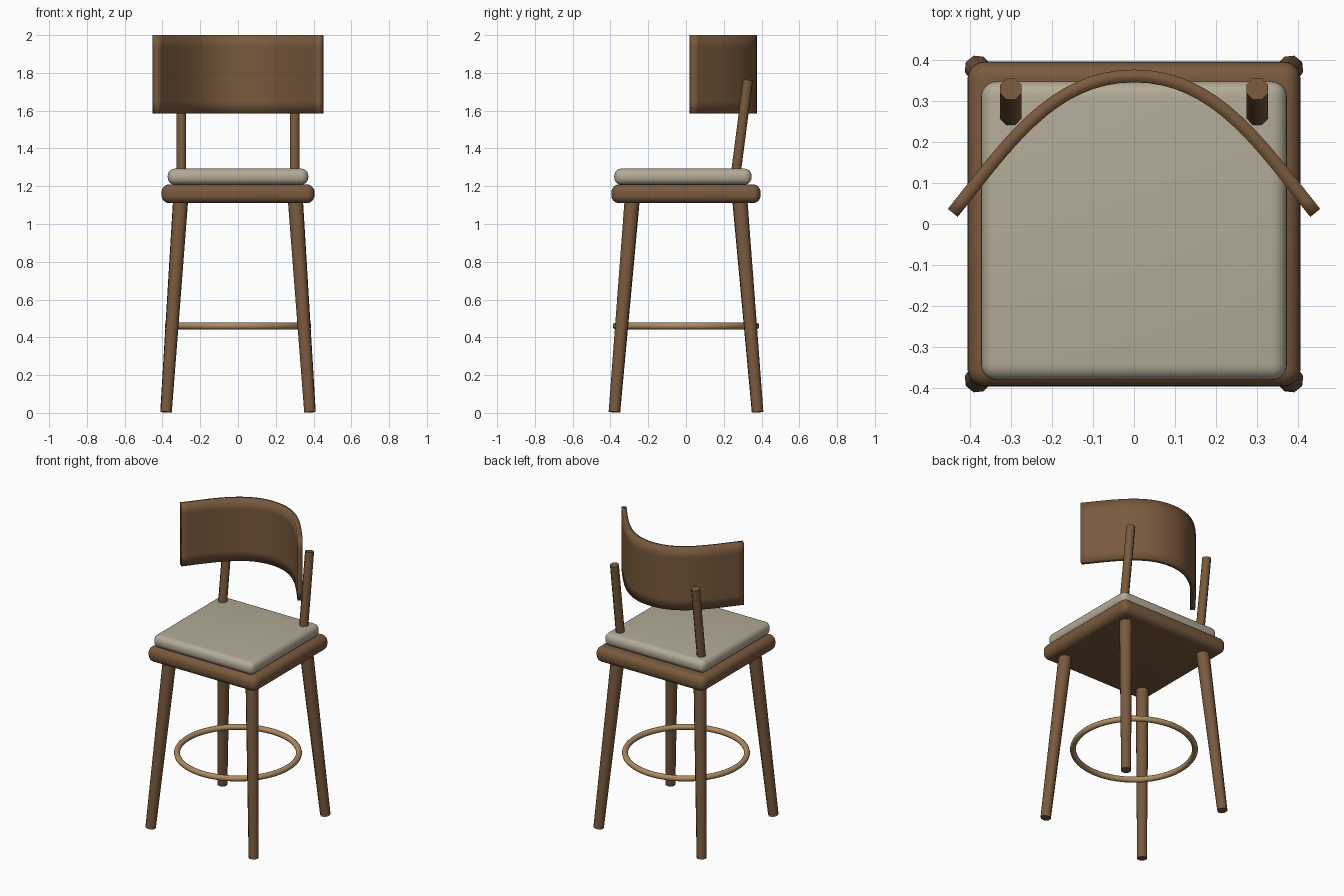
import bpy, bmesh, math
from mathutils import Vector, Matrix

if "Cube" in bpy.data.objects:
    bpy.data.objects.remove(bpy.data.objects["Cube"])


def material(name, rgb):
    m = bpy.data.materials.new(name)
    m.diffuse_color = (*rgb, 1)
    m.use_nodes = True
    m.node_tree.nodes["Principled BSDF"].inputs["Base Color"].default_value = m.diffuse_color
    return m


WOOD = material("walnut_wood", (0.19, 0.10, 0.046))
FABRIC = material("beige_fabric", (0.45, 0.405, 0.31))
BRASS = material("brass", (0.42, 0.26, 0.12))


def make(name, bm, mat, angle=None):
    """Turn a bmesh into a smooth shaded object."""
    bmesh.ops.recalc_face_normals(bm, faces=bm.faces)
    me = bpy.data.meshes.new(name)
    bm.to_mesh(me)
    bm.free()
    me.materials.append(mat)
    ob = bpy.data.objects.new(name, me)
    bpy.context.collection.objects.link(ob)
    bpy.context.view_layer.objects.active = ob
    ob.select_set(True)
    if angle:
        bpy.ops.object.shade_smooth_by_angle(angle=math.radians(angle))
    else:
        bpy.ops.object.shade_smooth()
    ob.select_set(False)
    return ob


def rod(name, a, b, r1, r2, sides=8):
    """Tapered rod from point a to point b."""
    a, b = Vector(a), Vector(b)
    d = b - a
    rot = d.to_track_quat('Z', 'Y').to_matrix().to_4x4()
    spin = Matrix.Rotation(math.pi / sides, 4, 'Z')
    bm = bmesh.new()
    bmesh.ops.create_cone(bm, cap_ends=True, segments=sides, radius1=r1, radius2=r2,
                          depth=d.length,
                          matrix=Matrix.Translation((a + b) / 2) @ rot @ spin)
    return make(name, bm, WOOD, 50)


def slab(name, lo, hi, radius, mat):
    """Rounded box between two corners."""
    lo, hi = Vector(lo), Vector(hi)
    bm = bmesh.new()
    bmesh.ops.create_cube(bm, size=1, matrix=Matrix.Translation((lo + hi) / 2)
                          @ Matrix.Diagonal((*(hi - lo), 1)))
    bmesh.ops.bevel(bm, geom=bm.edges[:], offset=radius, segments=6,
                    profile=0.5, affect='EDGES', clamp_overlap=True)
    return make(name, bm, mat, 40)


# Seat board and cushion
slab("seat_board", (-0.405, -0.395, 1.11), (0.405, 0.395, 1.21), 0.042, WOOD)
slab("seat_cushion", (-0.372, -0.38, 1.208), (0.372, 0.347, 1.293), 0.038, FABRIC)

# Legs and backrest posts
for side, sx in (("left", -1), ("right", 1)):
    for end, sy in (("front", -1), ("back", 1)):
        rod(f"{end}_{side}_leg", (sx * 0.381, sy * 0.379, 0.004),
            (sx * 0.303, sy * 0.284, 1.14), 0.032, 0.042)
    rod(f"{side}_back_post", (sx * 0.3, 0.255, 1.2), (sx * 0.3, 0.328, 1.763), 0.028, 0.028)

# Foot ring
bm = bmesh.new()
N, M, R, r = 64, 12, 0.37, 0.018
grid = []
for i in range(N):
    u = 2 * math.pi * i / N
    grid.append([])
    for j in range(M):
        v = 2 * math.pi * j / M
        w = R + r * math.cos(v)
        grid[i].append(bm.verts.new((w * math.cos(u), w * math.sin(u), 0.46 + r * math.sin(v))))
for i in range(N):
    for j in range(M):
        p, q, k = grid[i], grid[(i + 1) % N], (j + 1) % M
        bm.faces.new((p[j], q[j], q[k], p[k]))
make("foot_ring", bm, BRASS)

# Curved backrest: a thick strip swept along a mirrored Bezier arc
P = [Vector(p) for p in ((0, 0.36), (0.2, 0.36), (0.31, 0.19), (0.441, 0.027))]
path = []
STEPS = 16
for i in range(-STEPS, STEPS + 1):
    t = abs(i) / STEPS
    s = 1 if i >= 0 else -1
    c = (P[0] * (1 - t) ** 3 + P[1] * 3 * t * (1 - t) ** 2
         + P[2] * 3 * t * t * (1 - t) + P[3] * t ** 3)
    d = ((P[1] - P[0]) * (1 - t) ** 2 + (P[2] - P[1]) * 2 * t * (1 - t)
         + (P[3] - P[2]) * t * t).normalized()
    path.append((Vector((s * c.x, c.y)), Vector((-s * d.y, d.x))))
bm = bmesh.new()
HALF = 0.0155
levels = (1.585, 1.65, 1.935, 2.0)
loops = []
for c, n in path:
    front = [bm.verts.new((*(c - n * HALF), z)) for z in levels]
    back = [bm.verts.new((*(c + n * HALF), z)) for z in reversed(levels)]
    loops.append(front + back)
for a, b in zip(loops, loops[1:]):
    for j in range(8):
        k = (j + 1) % 8
        bm.faces.new((a[j], b[j], b[k], a[k]))
for end in (loops[0], loops[-1]):
    for j in range(3):
        bm.faces.new((end[j], end[j + 1], end[6 - j], end[7 - j]))
make("curved_backrest", bm, WOOD)
